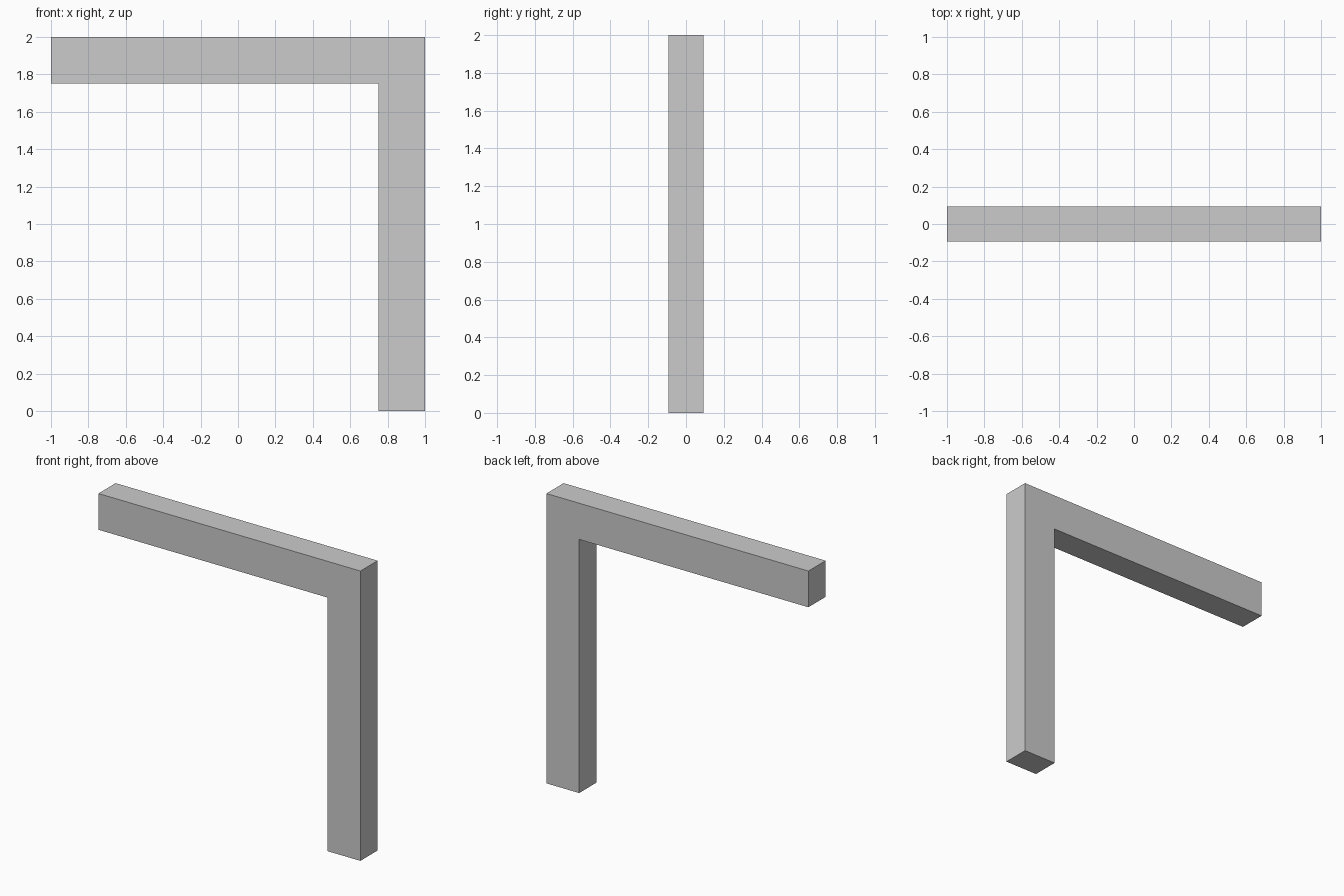
import bpy
import bmesh

if "Cube" in bpy.data.objects:
    bpy.data.objects.remove(bpy.data.objects["Cube"])

BAR = 0.25      # width of both arms
DEPTH = 0.1875  # thickness front to back

# L-shaped bracket: front profile (x, z) extruded along y
profile = [(-1, 2), (-1, 2 - BAR), (1 - BAR, 2 - BAR),
           (1 - BAR, 0), (1, 0), (1, 2)]

bm = bmesh.new()
front = bm.faces.new([bm.verts.new((x, -DEPTH / 2, z)) for x, z in profile])
extruded = bmesh.ops.extrude_face_region(bm, geom=[front], use_keep_orig=True)
back_verts = [g for g in extruded["geom"] if isinstance(g, bmesh.types.BMVert)]
bmesh.ops.translate(bm, verts=back_verts, vec=(0, DEPTH, 0))
bmesh.ops.recalc_face_normals(bm, faces=bm.faces[:])

mesh = bpy.data.meshes.new("corner_bracket")
bm.to_mesh(mesh)
bm.free()
bpy.context.collection.objects.link(bpy.data.objects.new("corner_bracket", mesh))
